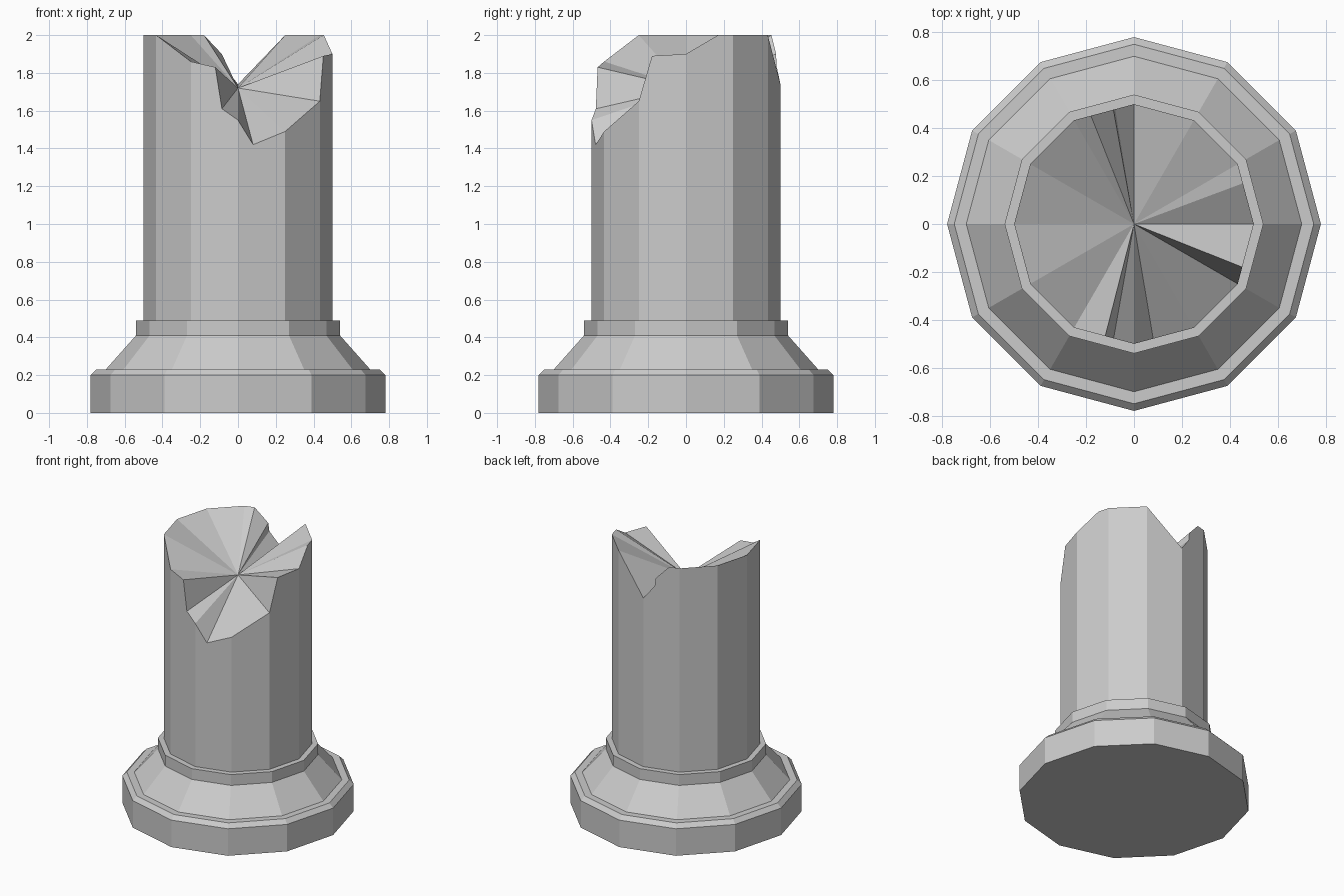
import bpy, bmesh
from math import sin, cos, radians

if "Cube" in bpy.data.objects:
    bpy.data.objects.remove(bpy.data.objects["Cube"])

SIDES = 12
STEP = 360 / SIDES


def on_prism(angle, radius, z):
    """Point on the outline of a 12-sided prism at any angle (degrees)."""
    r = radius * cos(radians(STEP / 2)) / cos(radians(angle % STEP - STEP / 2))
    return (r * cos(radians(angle)), r * sin(radians(angle)), z)


def ring(bm, radius, z):
    return [bm.verts.new(on_prism(i * STEP, radius, z)) for i in range(SIDES)]


def finish(bm, name):
    bmesh.ops.recalc_face_normals(bm, faces=bm.faces)
    mesh = bpy.data.meshes.new(name)
    bm.to_mesh(mesh)
    bm.free()
    obj = bpy.data.objects.new(name, mesh)
    bpy.context.collection.objects.link(obj)
    return obj


# Moulded base: plinth, chamfer, sloped skirt and collar; open under the shaft
profile = [(0.78, 0), (0.78, 0.2), (0.75, 0.23), (0.70, 0.23),
           (0.54, 0.41), (0.54, 0.49), (0.50, 0.49)]

bm = bmesh.new()
rings = [ring(bm, r, z) for r, z in profile]
bm.faces.new(rings[0][::-1])
for low, high in zip(rings, rings[1:]):
    for i in range(SIDES):
        j = (i + 1) % SIDES
        bm.faces.new((low[i], low[j], high[j], high[i]))

# Broken rim of the shaft: (angle, height), counter-clockwise from +x
rim = [(0, 1.90), (20.5, 2.0), (30, 2.0), (60, 2.0), (90, 1.74),
       (99.3, 1.84), (100.2, 1.90), (111.7, 2.0), (120, 2.0), (150, 2.0),
       (180, 2.0), (210, 2.0), (240, 1.86), (255.6, 1.83), (259.9, 1.61),
       (270, 1.55), (279.5, 1.42), (300, 1.49), (330, 1.65), (338.3, 1.89)]

# Shaft sides: each flat side runs from the collar up to its stretch of rim
foot = rings[-1]
top = [bm.verts.new(on_prism(a, 0.5, z)) for a, z in rim]
loop = list(zip([a for a, _ in rim], top)) + [(360, top[0])]
for i in range(SIDES):
    edge = [v for a, v in loop if i * STEP <= a <= (i + 1) * STEP]
    bm.faces.new([foot[i], foot[(i + 1) % SIDES]] + edge[::-1])

# Fracture surface: fan from the sunken centre to the rim
centre = bm.verts.new((0, 0, 1.72))
for a, b in zip(top, top[1:] + top[:1]):
    bm.faces.new((a, b, centre))

finish(bm, "broken_column")
